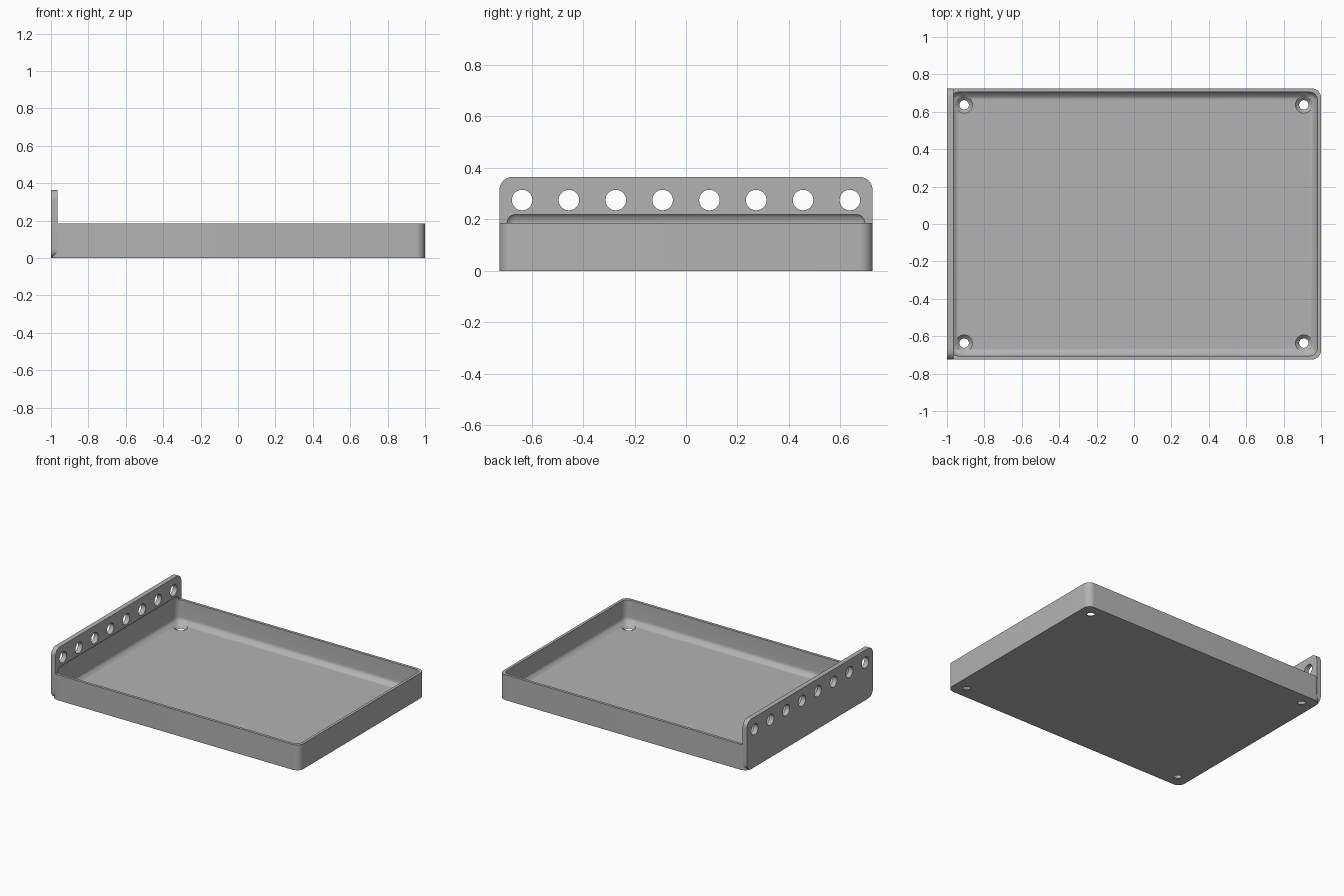
import bpy
import bmesh
from mathutils import Matrix, Vector

cube = bpy.data.objects.get("Cube")
if cube:
    bpy.data.objects.remove(cube, do_unlink=True)

HALF_X, HALF_Y = 1.0, 0.725
TRAY_H, PLATE_H = 0.185, 0.365
PLATE_T, WALL, FLOOR = 0.035, 0.02, 0.02
ROUND = 0.05

grey = bpy.data.materials.new("plain grey")
grey.use_nodes = True
colour = (0.45, 0.45, 0.45, 1)
grey.diffuse_color = colour
grey.node_tree.nodes["Principled BSDF"].inputs["Base Color"].default_value = colour


def finish(name, bm):
    mesh = bpy.data.meshes.new(name)
    bm.to_mesh(mesh)
    bm.free()
    mesh.materials.append(grey)
    obj = bpy.data.objects.new(name, mesh)
    bpy.context.collection.objects.link(obj)
    return obj


def rounded_box(name, low, high, radius, axis=None, segments=10):
    """Box with edges along one axis rounded, or every edge if no axis."""
    low, high = Vector(low), Vector(high)
    bm = bmesh.new()
    bmesh.ops.create_cube(bm, size=1)
    bmesh.ops.scale(bm, vec=high - low, verts=bm.verts)
    bmesh.ops.translate(bm, vec=(low + high) / 2, verts=bm.verts)
    edges = [e for e in bm.edges if axis is None
             or abs(e.verts[0].co[axis] - e.verts[1].co[axis]) > 0.001]
    bmesh.ops.bevel(bm, geom=edges, offset=radius, segments=segments,
                    profile=0.5, affect="EDGES")
    return finish(name, bm)


def cone(bm, centre, r_low, r_high, depth, axis="Z"):
    turn = Matrix.Rotation(1.5707963, 4, "Y") if axis == "X" else Matrix()
    bmesh.ops.create_cone(bm, cap_ends=True, segments=32, radius1=r_low,
                          radius2=r_high, depth=depth,
                          matrix=Matrix.Translation(centre) @ turn)


def combine(target, tool, operation):
    tool.hide_render = True
    mod = target.modifiers.new(operation.title(), "BOOLEAN")
    mod.operation, mod.solver, mod.object = operation, "EXACT", tool
    bpy.context.view_layer.objects.active = target
    bpy.ops.object.modifier_apply(modifier=mod.name)
    bpy.data.objects.remove(tool, do_unlink=True)


# Tray body and the tall end plate
tray = rounded_box("tray", (-HALF_X, -HALF_Y, 0), (HALF_X, HALF_Y, TRAY_H), ROUND, axis=2)
plate = rounded_box("end_plate", (-HALF_X, -HALF_Y, 0),
                    (-HALF_X + PLATE_T, HALF_Y, PLATE_H), ROUND, axis=0)
combine(tray, plate, "UNION")

# Soft-edged hollow, which also bites a shallow recess into the plate
hollow = rounded_box("hollow", (WALL - HALF_X, WALL - HALF_Y, FLOOR),
                     (HALF_X - WALL, HALF_Y - WALL, 0.229), 0.042)
combine(tray, hollow, "DIFFERENCE")

# Row of round holes through the plate
bm = bmesh.new()
for i in range(8):
    cone(bm, (-HALF_X + PLATE_T / 2, (i - 3.5) * 0.182, 0.275), 0.04, 0.04, 0.1, "X")
combine(tray, finish("plate_holes", bm), "DIFFERENCE")

# Screw holes with countersinks in the floor corners
for shape in ((0, 0.024, 0.024, 0.1), (FLOOR, 0.022, 0.068, 0.046)):
    z, r_low, r_high, depth = shape
    bm = bmesh.new()
    for sx in (-1, 1):
        for sy in (-1, 1):
            cone(bm, (sx * 0.908, sy * 0.637, z), r_low, r_high, depth)
    combine(tray, finish("screw_holes", bm), "DIFFERENCE")

tray.select_set(True)
bpy.context.view_layer.objects.active = tray
bpy.ops.object.shade_smooth_by_angle(angle=0.5)
